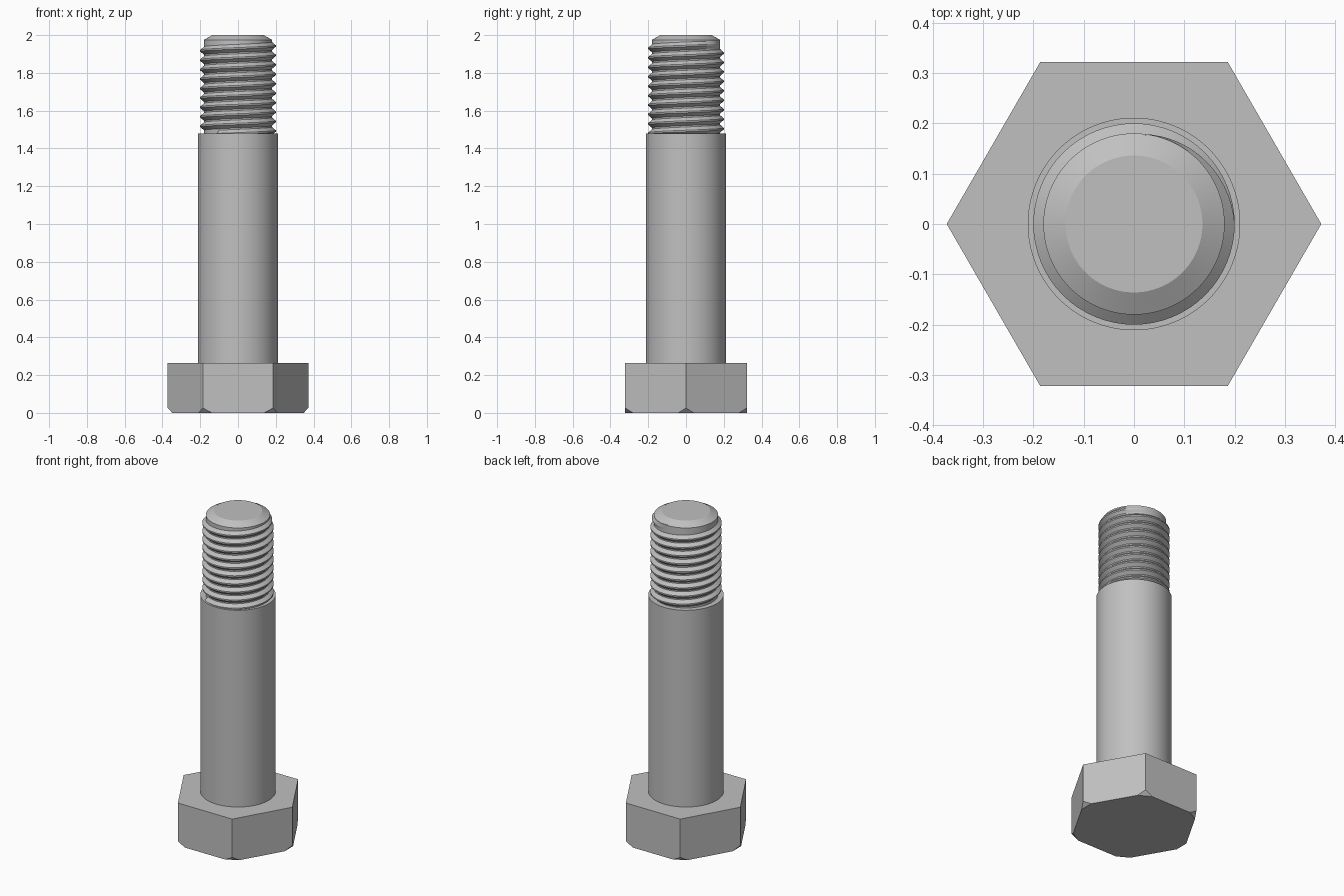
import bpy, bmesh, math
from mathutils import Vector

cube = bpy.data.objects.get("Cube")
if cube:
    bpy.data.objects.remove(cube, do_unlink=True)

steel = bpy.data.materials.new("grey steel")
steel.use_nodes = True
colour = (0.53, 0.53, 0.53, 1)
steel.diffuse_color = colour
steel.node_tree.nodes["Principled BSDF"].inputs["Base Color"].default_value = colour


def finish(name, bm, smooth_angle=None):
    bmesh.ops.recalc_face_normals(bm, faces=bm.faces)
    mesh = bpy.data.meshes.new(name)
    bm.to_mesh(mesh)
    bm.free()
    mesh.materials.append(steel)
    obj = bpy.data.objects.new(name, mesh)
    bpy.context.collection.objects.link(obj)
    if smooth_angle:
        bpy.ops.object.select_all(action='DESELECT')
        obj.select_set(True)
        bpy.context.view_layer.objects.active = obj
        bpy.ops.object.shade_smooth_by_angle(angle=math.radians(smooth_angle))
    return obj


def lathe(name, profile, segments=96):
    bm = bmesh.new()
    rings = [[bm.verts.new((r * math.cos(a), r * math.sin(a), z))
              for a in (math.tau * i / segments for i in range(segments))]
             for r, z in profile]
    for low, high in zip(rings, rings[1:]):
        for i in range(segments):
            j = (i + 1) % segments
            bm.faces.new((low[i], low[j], high[j], high[i]))
    bm.faces.new(rings[0][::-1])
    bm.faces.new(rings[-1])
    return finish(name, bm, 20)


# Hexagonal head, each lower corner sliced off by a sloping plane
HEAD_R, HEAD_H = 0.372, 0.263
CUT_IN, CUT_UP = 0.024, 0.026
bm = bmesh.new()
base = bm.faces.new([bm.verts.new((HEAD_R * math.cos(k * math.pi / 3),
                                   HEAD_R * math.sin(k * math.pi / 3), 0))
                     for k in range(6)])
top = bmesh.ops.extrude_face_region(bm, geom=[base])["geom"]
bmesh.ops.translate(bm, vec=(0, 0, HEAD_H),
                    verts=[g for g in top if isinstance(g, bmesh.types.BMVert)])
for k in range(6):
    out = Vector((math.cos(k * math.pi / 3), math.sin(k * math.pi / 3), 0))
    normal = out * CUT_UP - Vector((0, 0, CUT_IN))
    geom = bm.verts[:] + bm.edges[:] + bm.faces[:]
    cut = bmesh.ops.bisect_plane(bm, geom=geom, dist=1e-6, plane_co=out * (HEAD_R - CUT_IN),
                                 plane_no=normal, clear_outer=True)
    edges = [e for e in cut["geom_cut"] if isinstance(e, bmesh.types.BMEdge)]
    bmesh.ops.holes_fill(bm, edges=edges, sides=0)
finish("hex_head", bm)

# Plain shank, and the thinner core with its chamfered tip
lathe("shank", [(0.211, 0.25), (0.211, 1.48)])
CORE_R = 0.18
lathe("threaded_core", [(CORE_R, 1.46), (CORE_R, 1.975), (0.136, 2.0)])

# Right-handed thread ridge that fades into the core over its last quarter turn
PITCH, CREST_R, END_Z, TURNS, STEPS = 0.05, 0.2, 1.955, 9.6, 64
section = [(0, -0.023), (1, -0.004), (1, 0.004), (0, 0.023)]
bm = bmesh.new()
rows = []
for s in range(int(TURNS * STEPS) + 1):
    back = s / STEPS
    angle = math.pi / 2 - math.tau * back
    grow = min(1, back * 4)
    row = []
    for height, dz in section:
        r = CORE_R - 0.002 + height * grow * (CREST_R - CORE_R + 0.002)
        row.append(bm.verts.new((r * math.cos(angle), r * math.sin(angle),
                                 END_Z - PITCH * back + dz)))
    rows.append(row)
for a, b in zip(rows, rows[1:]):
    for i in range(4):
        j = (i + 1) % 4
        bm.faces.new((a[i], a[j], b[j], b[i]))
bm.faces.new(rows[-1])
bm.faces.new(rows[0][::-1])
finish("thread", bm, 20)
